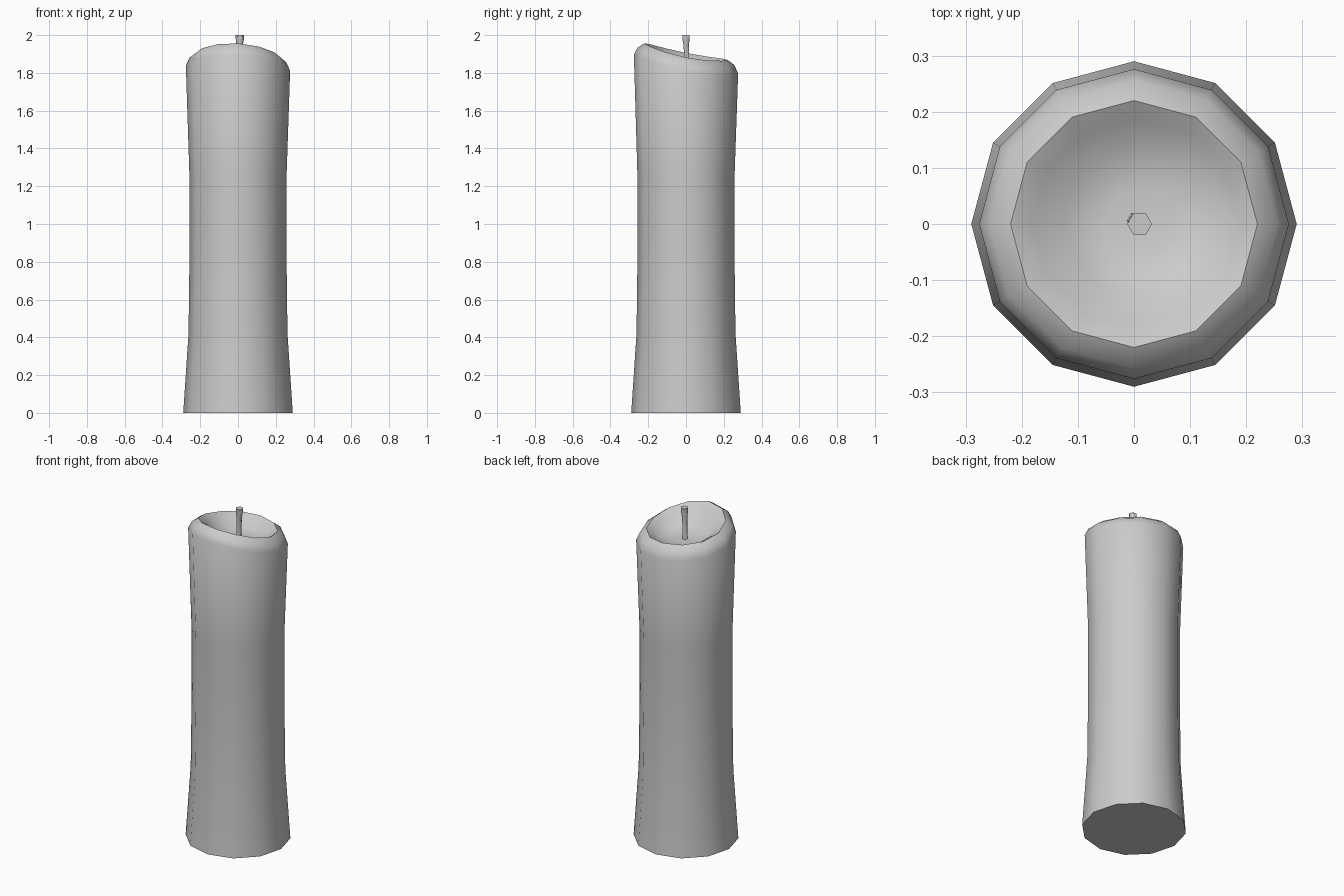
import bpy, bmesh
from math import sin, cos, tau, radians

if "Cube" in bpy.data.objects:
    bpy.data.objects.remove(bpy.data.objects["Cube"])


def loft(name, sides, rings, angle):
    """Skin closed rings; each ring = (radius, z, centre x, centre y, tilt amount)."""
    bm = bmesh.new()
    loops = []
    for r, z, cx, cy, tilt in rings:
        loop = []
        for i in range(sides):
            a = tau * i / sides
            # melted slope: high at the front, slightly higher on the left
            dz = tilt * (-0.046 * sin(a) - 0.0125 * cos(a) - 0.010 * cos(2 * a))
            loop.append(bm.verts.new((cx + r * cos(a), cy + r * sin(a), z + dz)))
        loops.append(loop)
    for lo, hi in zip(loops, loops[1:]):
        for i in range(sides):
            j = (i + 1) % sides
            bm.faces.new((lo[i], lo[j], hi[j], hi[i]))
    bm.faces.new(loops[0][::-1])
    bmesh.ops.poke(bm, faces=[bm.faces.new(loops[-1])])
    bmesh.ops.recalc_face_normals(bm, faces=bm.faces)
    me = bpy.data.meshes.new(name)
    bm.to_mesh(me)
    bm.free()
    ob = bpy.data.objects.new(name, me)
    bpy.context.collection.objects.link(ob)
    bpy.ops.object.select_all(action='DESELECT')
    ob.select_set(True)
    bpy.context.view_layer.objects.active = ob
    bpy.ops.object.shade_smooth_by_angle(angle=radians(angle))
    return ob


# Wax body: waisted column, rounded slanted rim, melted basin
loft("candle_body", 12, [
    (0.290, 0.000, 0, 0, 0),
    (0.262, 0.420, 0, 0, 0),
    (0.257, 0.820, 0, 0, 0),
    (0.257, 1.250, 0, 0, 0),
    (0.276, 1.836, 0, 0, 1.1),
    (0.256, 1.878, 0, 0, 1),
    (0.220, 1.903, 0, 0, 0.95),
    (0.185, 1.880, 0.005, 0, 0.9),
    (0.130, 1.828, 0.010, 0, 0.4),
    (0.060, 1.815, 0.010, 0, 0.1),
], 60)

# Wick: thin hexagonal stem flaring to its tip
loft("wick", 6, [
    (0.015, 1.790, 0.002, 0.006, 0),
    (0.015, 1.880, 0.004, 0.004, 0),
    (0.017, 1.950, 0.008, 0.001, 0),
    (0.022, 1.980, 0.010, 0.000, 0),
    (0.022, 2.000, 0.010, 0.000, 0),
], 60)
